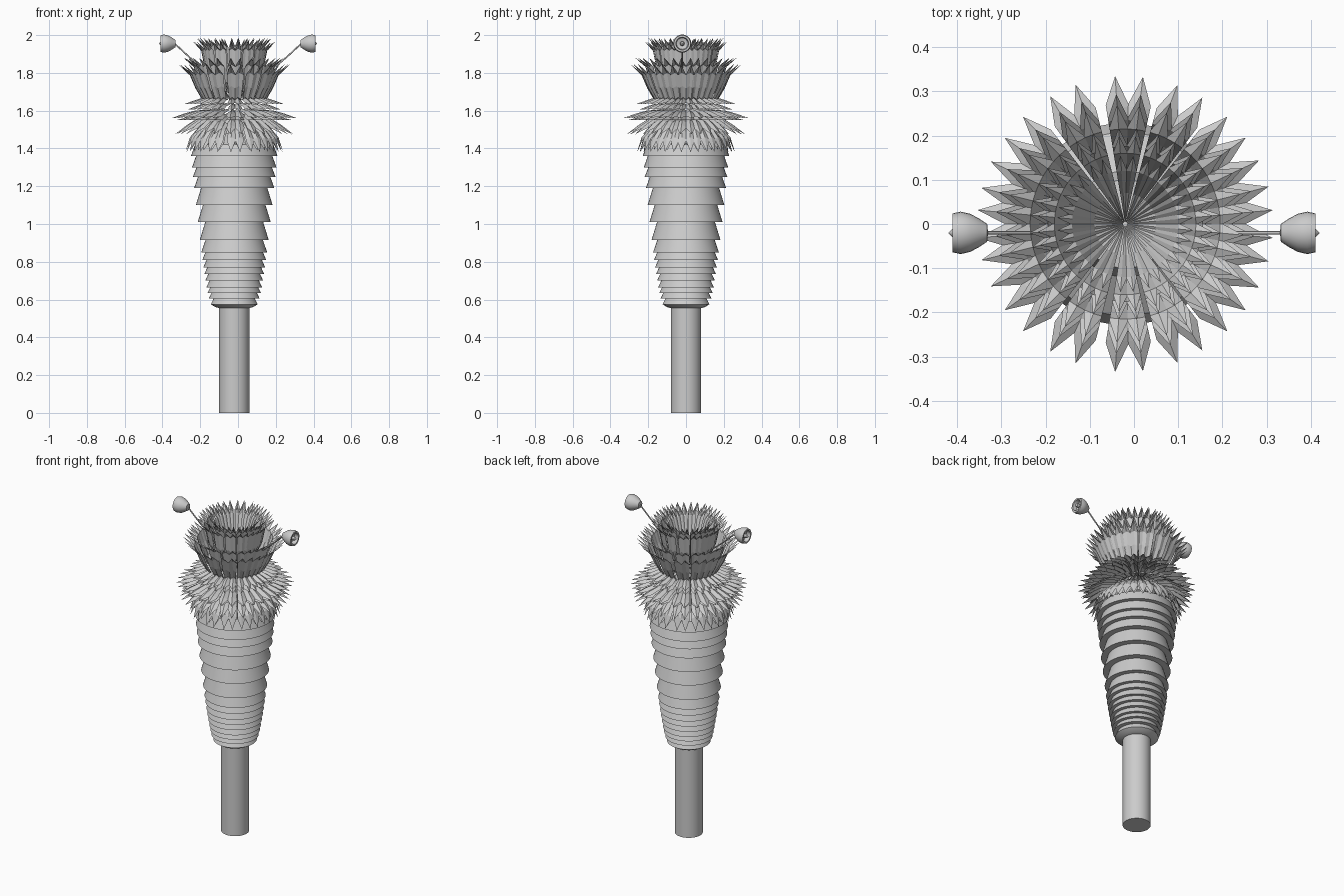
import bpy, bmesh, math
from mathutils import Vector

if "Cube" in bpy.data.objects:
    bpy.data.objects.remove(bpy.data.objects["Cube"])

CX, CY = -0.02, 0.0


def make(name, verts, faces, smooth=False):
    me = bpy.data.meshes.new(name)
    me.from_pydata(verts, [], faces)
    bm = bmesh.new()
    bm.from_mesh(me)
    bmesh.ops.remove_doubles(bm, verts=bm.verts, dist=1e-5)
    bm.to_mesh(me)
    bm.free()
    ob = bpy.data.objects.new(name, me)
    bpy.context.collection.objects.link(ob)
    if smooth:
        bpy.ops.object.select_all(action='DESELECT')
        ob.select_set(True)
        bpy.context.view_layer.objects.active = ob
        bpy.ops.object.shade_smooth_by_angle(angle=math.radians(30))
    return ob


def lathe(name, prof, place, n=32):
    """Spin (radius, height) points; place maps (a, b, height) to a position."""
    verts = [place(r * math.cos(2 * math.pi * i / n), r * math.sin(2 * math.pi * i / n), h)
             for r, h in prof for i in range(n)]
    faces = [(k * n + i, k * n + (i + 1) % n, (k + 1) * n + (i + 1) % n, (k + 1) * n + i)
             for k in range(len(prof) - 1) for i in range(n)]
    return make(name, verts, faces, True)


upright = lambda a, b, h: (CX + a, CY + b, h)

# Handle
lathe("handle", [(0.0001, 0), (0.08, 0), (0.08, 0.57), (0.0001, 0.57)], upright)

# Stacked rings: each narrows upward and overhangs the one below
edges = [0.575, 0.605, 0.635, 0.665, 0.70, 0.735, 0.77, 0.81, 0.85, 0.915,
         1.01, 1.10, 1.19, 1.25, 1.30, 1.36]
prof = [(0.08, 0.555), (0.10, 0.56)]
for i, z in enumerate(edges):
    top = edges[i + 1] if i + 1 < len(edges) else 1.42
    r = 0.124 + 0.105 * ((z - 0.575) / 0.785) ** 0.7
    prof += [(r, z), (r - 0.008 - 0.22 * (top - z), top)]
prof += [(0.12, 1.48), (0.10, 1.55), (0.0001, 1.56)]
lathe("ringed_body", prof, upright, 48)

# Petal directions, mirrored front to back
half = [20, 41, 64, 88.5, 115, 139, 160.5]
angles = [0, 180] + half + [-a for a in half]


def petals(name, path, tip, notch, fold=0.012):
    """Ring of folded two-pointed petals following (radius, height) path to the tips."""
    verts, faces = [], []
    last = path[-1]
    end = (last[0] + (tip[0] - last[0]) * notch, last[1] + (tip[1] - last[1]) * notch)
    for a in angles:
        base = len(verts)
        rows = path + [None]
        for row in rows:
            for j, off in enumerate((-10.8, -5.4, 0, 5.4, 10.8)):
                r, z = row or (tip if j % 2 else end)
                if j % 2 == 0:
                    z -= fold * min(1, r / 0.15)
                t = math.radians(a + off)
                verts.append((CX + r * math.cos(t), CY + r * math.sin(t), z))
        for k in range(len(rows) - 1):
            for j in range(4):
                p = base + k * 5 + j
                faces.append((p, p + 1, p + 6, p + 5))
    return make(name, verts, faces)


# Drooping collar layers
petals("collar_bottom", [(0.14, 1.54), (0.20, 1.50), (0.235, 1.46)], (0.26, 1.38), 0.1)
petals("collar_bottom_inner", [(0.14, 1.51), (0.19, 1.48), (0.215, 1.45)], (0.235, 1.39), 0.1)
petals("collar_low", [(0.13, 1.57), (0.21, 1.55), (0.25, 1.525)], (0.315, 1.475), 0.1)
petals("collar_wide", [(0.10, 1.61), (0.21, 1.60), (0.265, 1.585)], (0.335, 1.56), 0.1)
petals("collar_wide_under", [(0.10, 1.585), (0.20, 1.58), (0.25, 1.565)], (0.31, 1.55), 0.1)
petals("collar_upper", [(0.03, 1.68), (0.18, 1.665), (0.21, 1.655)], (0.265, 1.635), 0.1)
petals("collar_upper_under", [(0.08, 1.64), (0.17, 1.635), (0.20, 1.625)], (0.25, 1.605), 0.1)

# Upright cup layers
petals("cup_outer", [(0.12, 1.665), (0.17, 1.67), (0.205, 1.73), (0.235, 1.80)], (0.295, 1.845), 0.1)
petals("cup_second", [(0.11, 1.68), (0.165, 1.71), (0.195, 1.78), (0.215, 1.845)], (0.27, 1.88), 0.1)
petals("crown_outer", [(0.02, 1.69), (0.12, 1.75), (0.155, 1.83), (0.175, 1.93)], (0.218, 1.965), 0.1)
petals("crown_middle", [(0.01, 1.70), (0.10, 1.77), (0.135, 1.86), (0.16, 1.95)], (0.20, 1.985), 0.1)
petals("crown_inner", [(0.005, 1.71), (0.07, 1.79), (0.10, 1.88), (0.12, 1.94)], (0.155, 1.98), 0.1)

# Side stalks with bell ends
for s, side in ((1, "right"), (-1, "left")):
    cu = bpy.data.curves.new(side + "_stalk", 'CURVE')
    cu.dimensions = '3D'
    cu.bevel_depth = 0.004
    cu.bevel_resolution = 2
    sp = cu.splines.new('BEZIER')
    pts = [(0.05, 1.72), (0.23, 1.86), (0.335, 1.955)]
    sp.bezier_points.add(len(pts) - 1)
    for bp, (x, z) in zip(sp.bezier_points, pts):
        bp.co = (s * x, -0.02, z)
        bp.handle_left_type = bp.handle_right_type = 'AUTO'
    bpy.context.collection.objects.link(bpy.data.objects.new(side + "_stalk", cu))
    lathe(side + "_bell",
          [(0.0001, 0.33), (0.02, 0.332), (0.032, 0.35), (0.043, 0.37), (0.048, 0.392),
           (0.044, 0.41), (0.034, 0.41), (0.03, 0.385), (0.012, 0.38), (0.01, 0.41), (0.0001, 0.42)],
          lambda a, b, h, s=s: (s * h, -0.02 + a, 1.955 + s * b), 24)
